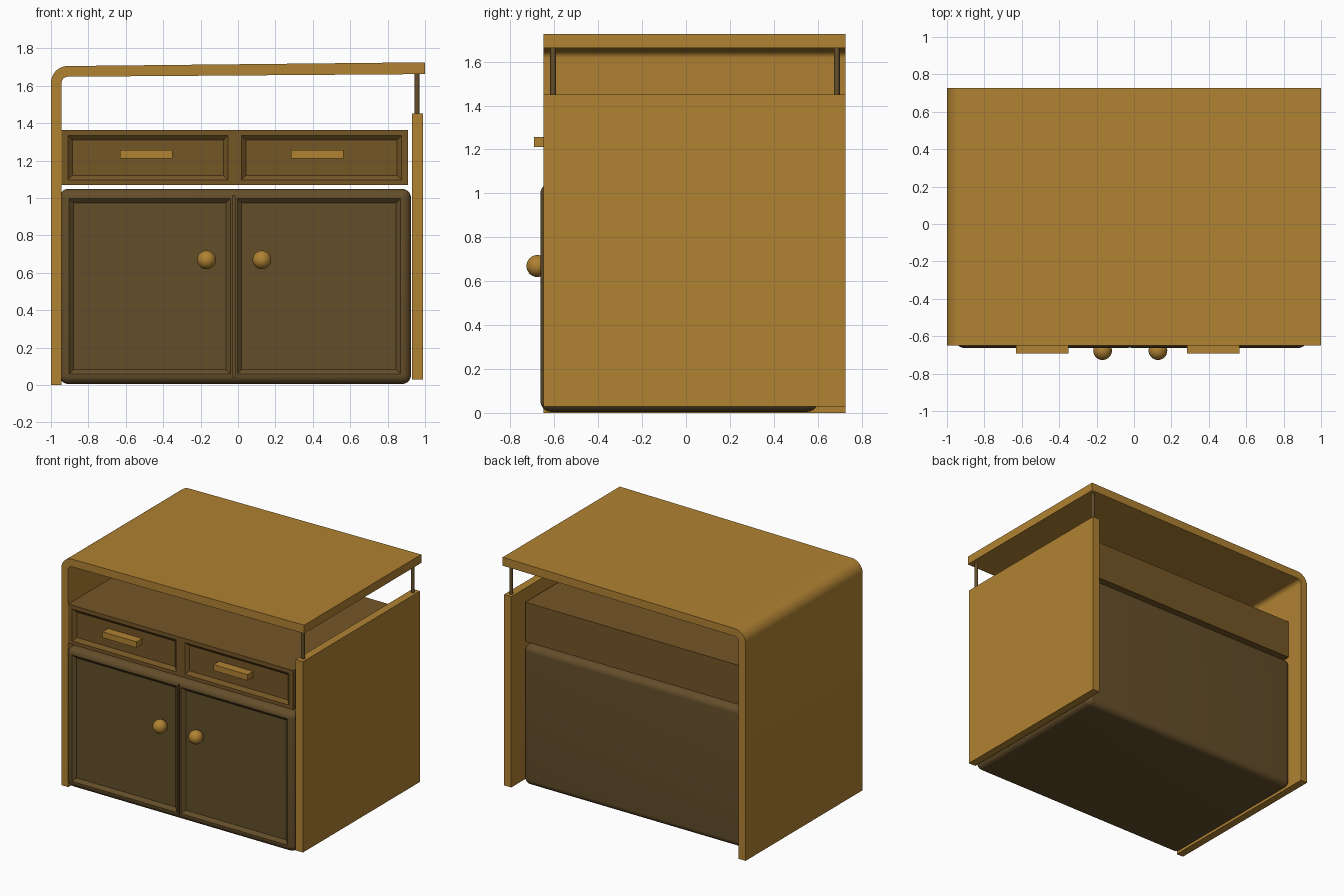
import bpy, bmesh, math
from mathutils import Vector

if "Cube" in bpy.data.objects:
    bpy.data.objects.remove(bpy.data.objects["Cube"])


def material(name, rgb):
    m = bpy.data.materials.new(name)
    m.diffuse_color = (*rgb, 1)
    m.use_nodes = True
    m.node_tree.nodes["Principled BSDF"].inputs["Base Color"].default_value = m.diffuse_color
    return m


OAK = material("light_oak", (0.434, 0.223, 0.032))
WALNUT = material("walnut", (0.127, 0.076, 0.023))
BROWN = material("mid_brown", (0.175, 0.092, 0.019))


def add_mesh(name, verts, faces, mat):
    me = bpy.data.meshes.new(name)
    me.from_pydata(verts, [], faces)
    bm = bmesh.new()
    bm.from_mesh(me)
    bmesh.ops.recalc_face_normals(bm, faces=bm.faces)
    bm.to_mesh(me)
    bm.free()
    me.materials.append(mat)
    ob = bpy.data.objects.new(name, me)
    bpy.context.collection.objects.link(ob)
    return ob


def extrude_xz(name, pts, y0, y1, mat, inset=0):
    """Extrude an XZ profile from y0 to y1; inset shrinks a rectangle at y1."""
    n = len(pts)
    cx = sum(p[0] for p in pts) / n
    cz = sum(p[1] for p in pts) / n
    far = [(x - math.copysign(inset, x - cx), y1, z - math.copysign(inset, z - cz)) for x, z in pts]
    verts = [(x, y0, z) for x, z in pts] + far
    faces = [list(range(n)), list(range(n, 2 * n))]
    faces += [[i, (i + 1) % n, n + (i + 1) % n, n + i] for i in range(n)]
    return add_mesh(name, verts, faces, mat)


def box(name, x0, x1, y0, y1, z0, z1, mat, inset=0):
    return extrude_xz(name, [(x0, z0), (x1, z0), (x1, z1), (x0, z1)], y0, y1, mat, inset)


def activate(ob):
    bpy.ops.object.select_all(action='DESELECT')
    ob.select_set(True)
    bpy.context.view_layer.objects.active = ob


def smooth(ob, angle=35):
    activate(ob)
    bpy.ops.object.shade_smooth_by_angle(angle=math.radians(angle))


def carve(ob, cutters):
    for c in cutters:
        c.hide_render = True
        mod = ob.modifiers.new("recess", 'BOOLEAN')
        mod.operation, mod.solver, mod.object = 'DIFFERENCE', 'EXACT', c
        activate(ob)
        bpy.ops.object.modifier_apply(modifier=mod.name)
        bpy.data.objects.remove(c)


def arc(cx, cz, r, a0, a1, n=10):
    return [(cx + r * math.cos(math.radians(a0 + (a1 - a0) * i / n)),
             cz + r * math.sin(math.radians(a0 + (a1 - a0) * i / n))) for i in range(n + 1)]


FRONT, BACK = -0.65, 0.727

# Bent shell: left side curving into the gently sloping top
outer = arc(-0.91, 1.615, 0.09, 180, 90)
inner = arc(-0.91, 1.615, 0.033, 90, 180)
profile = [(-1, 0)] + outer + [(1, 1.725), (1, 1.662)] + inner + [(-0.943, 0)]
smooth(extrude_xz("bent_top_shell", profile, FRONT, BACK, OAK))

# Right side panel and the two posts carrying the top
box("right_side_panel", 0.93, 0.99, FRONT, BACK, 0.03, 1.45, OAK)
for label, y in (("front", -0.605), ("back", 0.687)):
    bpy.ops.mesh.primitive_cylinder_add(vertices=24, radius=0.0135, depth=0.235,
                                        location=(0.958, y, 1.552))
    post = bpy.context.object
    post.name = label + "_post"
    post.data.materials.append(WALNUT)
    smooth(post)

# Drawer block with two sunken fronts and bar handles
drawers = box("drawer_block", -0.944, 0.91, FRONT, 0.59, 1.07, 1.362, BROWN)
carve(drawers, [box("cutter", x, x + 0.856, FRONT - 0.0001, FRONT + 0.022, 1.096, 1.333, BROWN, 0.024)
                for x in (-0.91, 0.018)])
for label, x in (("left", -0.63), ("right", 0.283)):
    box(label + "_drawer_handle", x, x + 0.28, -0.693, FRONT + 0.025, 1.212, 1.256, OAK)

# Rounded lower cabinet with sunken doors and a groove between them
cabinet = box("lower_cabinet", -0.955, 0.925, -0.663, 0.6, 0.005, 1.048, WALNUT)
bev = cabinet.modifiers.new("round", 'BEVEL')
bev.width, bev.segments = 0.048, 8
activate(cabinet)
bpy.ops.object.modifier_apply(modifier=bev.name)
F = -0.6631
carve(cabinet, [
    box("cutter", -0.903, -0.04, F, F + 0.022, 0.058, 0.998, WALNUT, 0.024),
    box("cutter", -0.004, 0.86 + 0.01, F, F + 0.022, 0.058, 0.998, WALNUT, 0.024),
    box("cutter", -0.03, -0.016, F - 0.02, F + 0.03, 0.04, 1.012, WALNUT)])
smooth(cabinet, 25)

# Round door knobs
for label, x in (("left", -0.168), ("right", 0.128)):
    bpy.ops.mesh.primitive_uv_sphere_add(segments=32, ring_count=16, radius=0.05,
                                         location=(x, -0.677, 0.669))
    knob = bpy.context.object
    knob.name = label + "_door_knob"
    knob.data.materials.append(OAK)
    smooth(knob)
